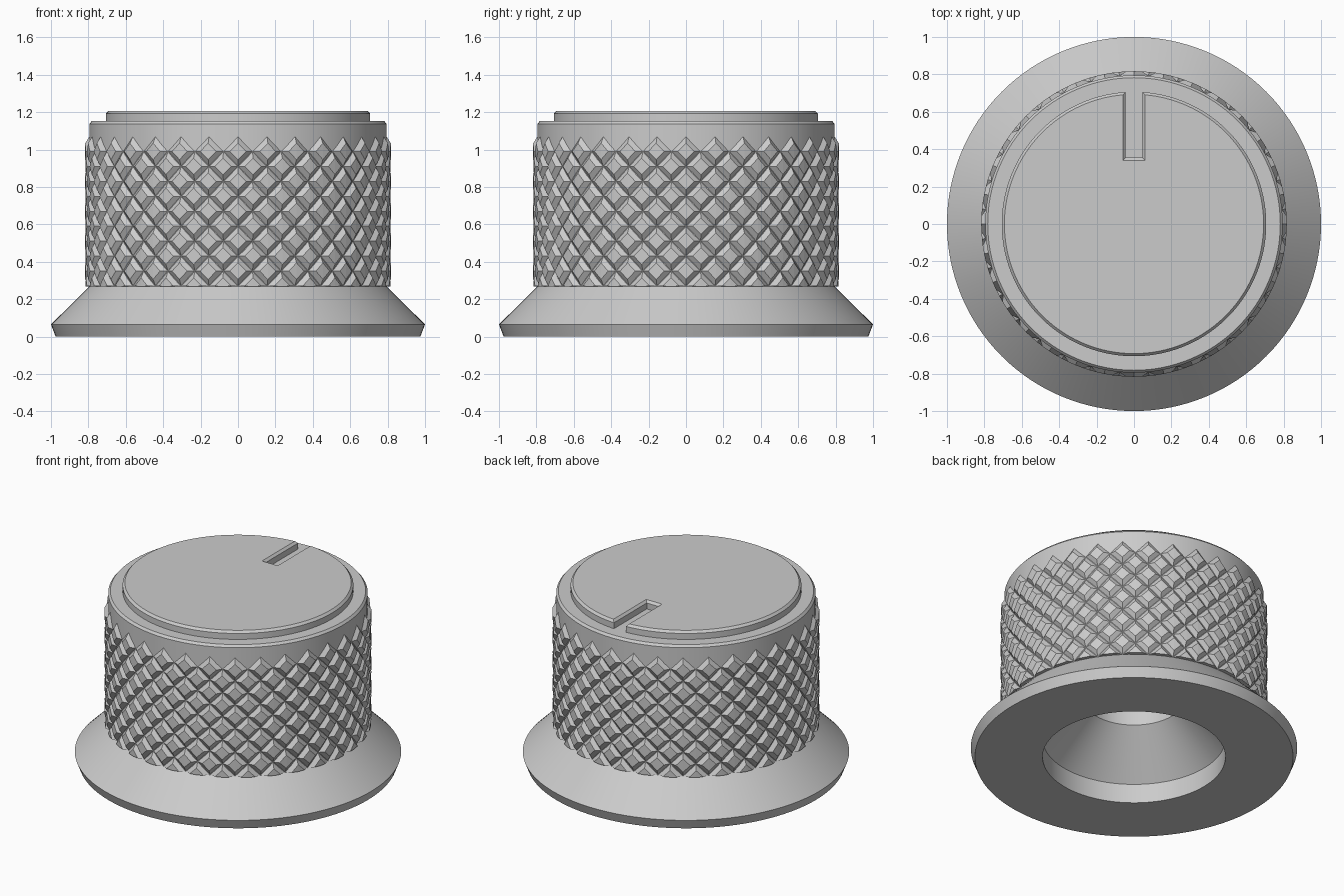
import bpy, bmesh, math

if "Cube" in bpy.data.objects:
    bpy.data.objects.remove(bpy.data.objects["Cube"])

grey = bpy.data.materials.new("satin grey")
grey.diffuse_color = (0.6, 0.6, 0.6, 1)
grey.use_nodes = True
grey.node_tree.nodes["Principled BSDF"].inputs["Base Color"].default_value = grey.diffuse_color


def finish(name, bm, smooth=True):
    bmesh.ops.recalc_face_normals(bm, faces=bm.faces)
    mesh = bpy.data.meshes.new(name)
    bm.to_mesh(mesh)
    bm.free()
    mesh.materials.append(grey)
    ob = bpy.data.objects.new(name, mesh)
    bpy.context.collection.objects.link(ob)
    if smooth:
        bpy.ops.object.select_all(action='DESELECT')
        ob.select_set(True)
        bpy.context.view_layer.objects.active = ob
        bpy.ops.object.shade_smooth_by_angle(angle=math.radians(20))
    return ob


def bridge(bm, a, b):
    for i in range(len(a)):
        j = (i + 1) % len(a)
        bm.faces.new((a[i], a[j], b[j], b[i]))


# Knob body: flared skirt, barrel, shoulder and the stepped bore underneath
profile = [(0.30, 0.90), (0.30, 0.40), (0.56, 0.13), (0.56, 0), (0.975, 0),
           (1.0, 0.065), (0.795, 0.268), (0.795, 1.137), (0.782, 1.152)]
N = 128
bm = bmesh.new()
rings = [[bm.verts.new((r * math.cos(2 * math.pi * i / N),
                        r * math.sin(2 * math.pi * i / N), z)) for i in range(N)]
         for r, z in profile]
for lower, upper in zip(rings, rings[1:]):
    bridge(bm, lower, upper)
bm.faces.new(rings[0])
bm.faces.new(rings[-1])
finish("knob_body", bm)

# Top cap: disc with a chamfered pointer slot open to the back edge
def cap_outline(bm, radius, half_width, slot_end, z):
    start = math.pi / 2 + math.asin(half_width / radius)
    sweep = 2 * math.pi - 2 * math.asin(half_width / radius)
    pts = [(radius * math.cos(start + sweep * i / N),
            radius * math.sin(start + sweep * i / N)) for i in range(N + 1)]
    pts += [(half_width, slot_end), (-half_width, slot_end)]
    return [bm.verts.new((x, y, z)) for x, y in pts]


bm = bmesh.new()
base = cap_outline(bm, 0.707, 0.045, 0.355, 1.15)
edge = cap_outline(bm, 0.707, 0.045, 0.355, 1.192)
top = cap_outline(bm, 0.693, 0.059, 0.34, 1.207)
bridge(bm, base, edge)
bridge(bm, edge, top)
bm.faces.new(top)
finish("top_cap", bm)

# Knurled grip: staggered rows of flat-topped diamonds, the lowest row cut in half
COUNT, PITCH, FLAT = 32, 0.16, 0.55
R_BASE, R_TOP, Z_MIN, Z_TIP = 0.794, 0.817, 0.268, 1.07
STEP = 2 * math.pi / COUNT


def diamond(bm, angle, z, scale, radius):
    corners = ((1, 0), (0, 1), (-1, 0), (0, -1))
    ring = []
    for u, v in corners:
        a = angle + u * scale * STEP / 2
        height = max(Z_MIN, z + v * scale * PITCH / 2)
        ring.append(bm.verts.new((radius * math.cos(a), radius * math.sin(a), height)))
    return ring


bm = bmesh.new()
for row in range(10):
    z = Z_TIP - PITCH / 2 * (row + 1)
    for i in range(COUNT):
        angle = (i + 0.5 * (row % 2)) * STEP
        root = diamond(bm, angle, z, 1, R_BASE)
        face = diamond(bm, angle, z, FLAT, R_TOP)
        bridge(bm, root, face)
        # split top to one side of the vertical crease so it follows the barrel
        bm.faces.new((face[0], face[1], face[3]))
        bm.faces.new((face[1], face[2], face[3]))
        bm.faces.new(root[::-1])
finish("knurled_grip", bm, smooth=False)
